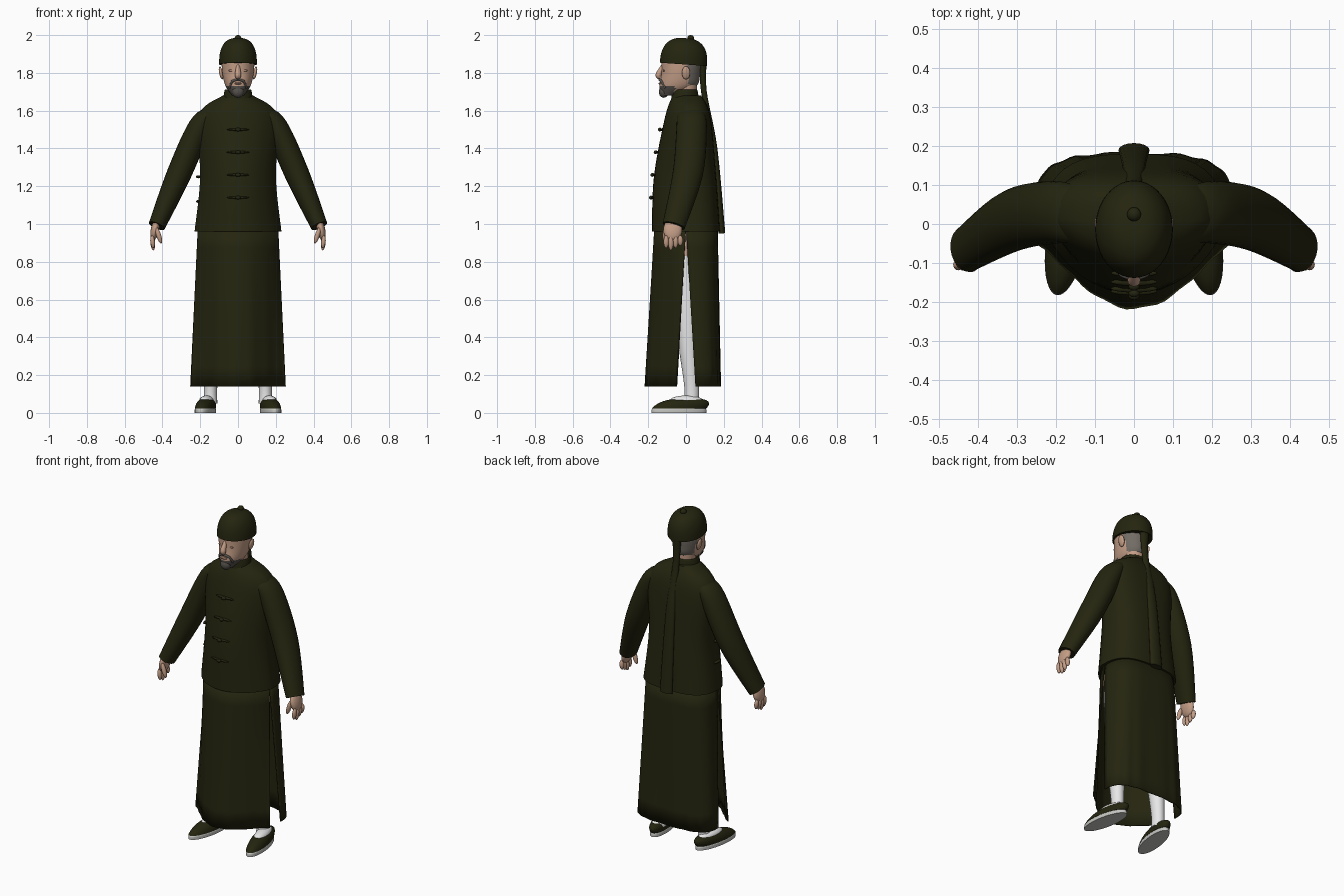
import bpy, bmesh, math
from mathutils import Matrix, Vector

if "Cube" in bpy.data.objects:
    bpy.data.objects.remove(bpy.data.objects["Cube"])


def material(name, red, green, blue):
    mat = bpy.data.materials.new(name)
    mat.use_nodes = True
    mat.diffuse_color = (red, green, blue, 1)
    shader = mat.node_tree.nodes["Principled BSDF"]
    shader.inputs["Base Color"].default_value = mat.diffuse_color
    shader.inputs["Roughness"].default_value = 0.9
    return mat


cloth = material("dark olive cloth", 0.018, 0.018, 0.005)
skin = material("skin", 0.55, 0.34, 0.24)
lid = material("eyelid and lip", 0.4, 0.22, 0.16)
beard = material("dark beard", 0.09, 0.08, 0.07)
hair = material("grey hair", 0.17, 0.15, 0.13)
white = material("white stocking", 0.8, 0.8, 0.8)
rubber = material("pale sole", 0.55, 0.55, 0.53)


def finish(name, bm, materials, rule=None):
    bmesh.ops.recalc_face_normals(bm, faces=bm.faces)
    if rule:
        for face in bm.faces:
            face.material_index = rule(face.calc_center_median())
    mesh = bpy.data.meshes.new(name)
    bm.to_mesh(mesh)
    bm.free()
    for mat in materials:
        mesh.materials.append(mat)
    part = bpy.data.objects.new(name, mesh)
    bpy.context.collection.objects.link(part)
    bpy.ops.object.select_all(action="DESELECT")
    part.select_set(True)
    bpy.context.view_layer.objects.active = part
    bpy.ops.object.shade_smooth_by_angle(angle=math.radians(50))
    return part


def loft(name, rings, materials, rule=None, closed=True):
    bm = bmesh.new()
    rows = [[bm.verts.new(point) for point in ring] for ring in rings]
    count = len(rows[0])
    for low, high in zip(rows, rows[1:]):
        for i in range(count if closed else count - 1):
            j = (i + 1) % count
            bm.faces.new((low[i], low[j], high[j], high[i]))
    if closed:
        bm.faces.new(rows[0])
        bm.faces.new(rows[-1])
    return finish(name, bm, materials, rule)


def smooth(keys, steps=6):
    # Smooth curve through a few key rows of values
    def hermite(a, b, c, d, t):
        start, end = (c - a) / 2, (d - b) / 2
        ease = t * t * (3 - 2 * t)
        return b + (c - b) * ease + start * t * (1 - t) ** 2 - end * t * t * (1 - t)

    rows = []
    last = len(keys) - 1
    for i in range(last):
        near = [keys[max(i - 1, 0)], keys[i], keys[i + 1], keys[min(i + 2, last)]]
        rows += [[hermite(*values, k / steps) for values in zip(*near)] for k in range(steps)]
    return rows + [keys[-1]]


def power(value, exponent):
    return math.copysign(abs(value) ** exponent, value)


def outline(z, width, front, back, point=1, square=1, count=40):
    # Horizontal ring: point narrows the front, square broadens the back
    middle, depth = (back - front) / 2, (back + front) / 2
    ring = []
    for i in range(count):
        turn = math.tau * i / count
        c, s = math.cos(turn), math.sin(turn)
        if s < 0:
            ring.append((width * c, middle + depth * power(s, point), z))
        else:
            ring.append((width * power(c, square), middle + depth * power(s, square), z))
    return ring


def body(name, keys, materials, rule=None, **shape):
    return loft(name, [outline(*row, **shape) for row in smooth(keys)], materials, rule)


def dome(name, base, height, width, length, mat, lean=0, exponent=2.6):
    # Rounded cap whose centre shifts back by lean as it rises
    rings = []
    for k in range(12):
        rise = math.sin(math.pi / 2 * k / 12)
        size = (1 - rise ** exponent) ** (1 / exponent)
        rings.append(outline(base + height * rise, width * size,
                             length * size - lean * rise, length * size + lean * rise))
    return loft(name, rings, [mat])


def tube(name, keys, materials, rule=None, count=16):
    # Key rows: centre, half width across, half depth front to back
    rows = smooth(keys)
    centres = [Vector(row[:3]) for row in rows]
    rings = []
    for i, row in enumerate(rows):
        along = centres[min(i + 1, len(rows) - 1)] - centres[max(i - 1, 0)]
        side = Vector((0, 1, 0)).cross(along).normalized()
        across, depth = side * row[3], along.cross(side).normalized() * row[4]
        turns = [math.tau * k / count for k in range(count)]
        rings.append([centres[i] + across * math.cos(t) + depth * math.sin(t) for t in turns])
    return loft(name, rings, materials, rule)


def ball(name, centre, size, mat, tilt=0):
    bm = bmesh.new()
    bmesh.ops.create_uvsphere(bm, u_segments=16, v_segments=10, radius=1)
    bm.transform(Matrix.Translation(centre) @ Matrix.Rotation(tilt, 4, "Y") @ Matrix.Diagonal((*size, 1)))
    return finish(name, bm, [mat])


def mirror(part):
    # Copy a left part to the right side
    twin = part.copy()
    twin.data = part.data.copy()
    twin.name = part.name.replace("left", "right")
    twin.data.transform(Matrix.Diagonal((-1, 1, 1, 1)))
    twin.data.flip_normals()
    bpy.context.collection.objects.link(twin)


# Jacket and standing collar
jacket = body("jacket", [(0.96, 0.23, 0.18, 0.18), (1.25, 0.2, 0.17, 0.16),
                         (1.57, 0.21, 0.11, 0.13), (1.68, 0.08, 0.07, 0.08)],
              [cloth], point=1.4, square=0.7)
body("collar", [(1.65, 0.08, 0.08, 0.07), (1.71, 0.07, 0.07, 0.06), (1.69, 0.06, 0.06, 0.05)], [cloth])

# Knotted fastenings down the front and on the right seam
for i in range(4):
    z = 1.5 - 0.12 * i
    y = min((abs(v.co.z - z), v.co.y) for v in jacket.data.vertices)[1]
    ball(f"fastening_bar_{i + 1}", (0, y + 0.004, z), (0.06, 0.01, 0.007), cloth)
    ball(f"fastening_knot_{i + 1}", (0, y - 0.008, z), (0.014, 0.01, 0.01), cloth)
for name, z in (("upper_side_knot", 1.25), ("lower_side_knot", 1.12)):
    ball(name, (-0.21, 0, z), (0.012, 0.03, 0.008), cloth)


# Skirt panels, parted by side slits that widen to the hem
def skirt_panel(name, side, flare, bend, square):
    rings = []
    for k in range(9):
        drop = k / 8
        gap = 0.05 * drop
        width = 0.21 + 0.04 * drop
        depth = 0.165 + flare * drop - gap
        ring = []
        for i in range(41):
            turn = math.pi * i / 40
            s = max(math.sin(turn), 0)
            pleat = 0.003 * drop * s * math.sin(turn * 16)
            y = gap + depth * s ** (bend(drop)) + pleat
            ring.append((width * power(math.cos(turn), square), side * y, 0.98 - 0.84 * drop))
        rings.append(ring)
    panel = loft(name, rings, [cloth], closed=False)
    thickness = panel.modifiers.new("cloth thickness", "SOLIDIFY")
    thickness.thickness = 0.006
    thickness.offset = 0


skirt_panel("skirt_front", -1, 0.05, lambda drop: 1.3 + 1.5 * drop, 1)
skirt_panel("skirt_back", 1, 0.015, lambda drop: 0.65, 0.65)

# Sleeves
mirror(tube("left_sleeve", [(0.14, 0.02, 1.59, 0.03, 0.07), (0.2, 0.03, 1.52, 0.06, 0.08),
                            (0.31, 0.01, 1.27, 0.065, 0.08), (0.43, -0.065, 0.99, 0.045, 0.06)],
            [cloth], count=24))

# Hands
mirror(ball("left_palm", (0.44, -0.07, 0.97), (0.022, 0.05, 0.06), skin, tilt=-0.2))
for i in range(4):
    reach = 0.04 - 0.006 * abs(i - 1)
    mirror(ball(f"left_finger_{i + 1}", (0.452, 0.025 * i - 0.105, 0.94 - reach),
                (0.012, 0.014, reach), skin, tilt=0.1))
mirror(ball("left_thumb", (0.42, -0.11, 0.94), (0.013, 0.014, 0.045), skin, tilt=0.3))

# Legs: stockings below, bare thighs above
mirror(tube("left_leg", [(0.145, 0.03, 0.05, 0.036, 0.04), (0.145, 0.03, 0.15, 0.036, 0.04),
                         (0.14, 0.01, 0.45, 0.055, 0.06), (0.11, 0, 0.97, 0.085, 0.09)],
            [white, skin], rule=lambda centre: int(centre.z > 0.82)))

# Shoes, with toes turned out
turn_out = Matrix.Translation((0.173, -0.037, 0)) @ Matrix.Rotation(math.radians(10), 4, "Z")
for part in (dome("left_shoe_sole", 0, 0.03, 0.051, 0.148, rubber, exponent=6),
             dome("left_shoe_upper", 0.023, 0.055, 0.05, 0.146, cloth, lean=0.05),
             ball("left_instep", (0, 0.04, 0.065), (0.037, 0.09, 0.027), white)):
    part.data.transform(turn_out)
    mirror(part)

# Head, with cropped grey hair behind and beard along the jaw
body("neck", [(1.64, 0.05, 0.055, 0.055), (1.8, 0.06, 0.055, 0.06)], [skin])


def head_colour(centre):
    if centre.y > 0.012 and centre.z > 1.735:
        return 2
    return int(centre.y < -0.06 and centre.z < 1.73)


body("head", [(1.68, 0.03, 0.13, -0.05), (1.73, 0.066, 0.14, 0.055),
              (1.8, 0.083, 0.13, 0.075), (1.88, 0.088, 0.13, 0.08)],
     [skin, beard, hair], rule=head_colour)
tube("nose", [(0, -0.12, 1.84, 0.009, 0.01), (0, -0.145, 1.79, 0.017, 0.016),
              (0, -0.135, 1.775, 0.012, 0.01)], [skin])
ball("goatee", (0, -0.118, 1.7), (0.032, 0.026, 0.032), beard)
ball("lips", (0, -0.137, 1.744), (0.02, 0.009, 0.006), lid)
mirror(tube("left_moustache", [(0, -0.14, 1.765, 0.006, 0.007), (0.03, -0.13, 1.755, 0.007, 0.007),
                               (0.044, -0.11, 1.72, 0.006, 0.006)], [beard]))
mirror(ball("left_eye", (0.035, -0.117, 1.812), (0.015, 0.005, 0.006), lid))
mirror(ball("left_ear", (0.09, 0, 1.8), (0.01, 0.022, 0.035), skin, tilt=0.2))

# Skullcap with button
cap = dome("cap", 1.845, 0.14, 0.1, 0.125, cloth)
centre = Matrix.Translation((0, -0.01, 1.9))
cap.data.transform(centre @ Matrix.Rotation(-0.07, 4, "X") @ Matrix.Translation((0, 0, -1.9)))
ball("cap_button", (0, 0.025, 1.984), (0.018, 0.018, 0.016), cloth)

# Long braid down the back
tube("braid", [(0, 0.09, 1.87, 0.03, 0.02), (0, 0.095, 1.7, 0.02, 0.015),
               (0, 0.15, 1.4, 0.03, 0.016), (0, 0.19, 0.95, 0.04, 0.018)], [cloth])
